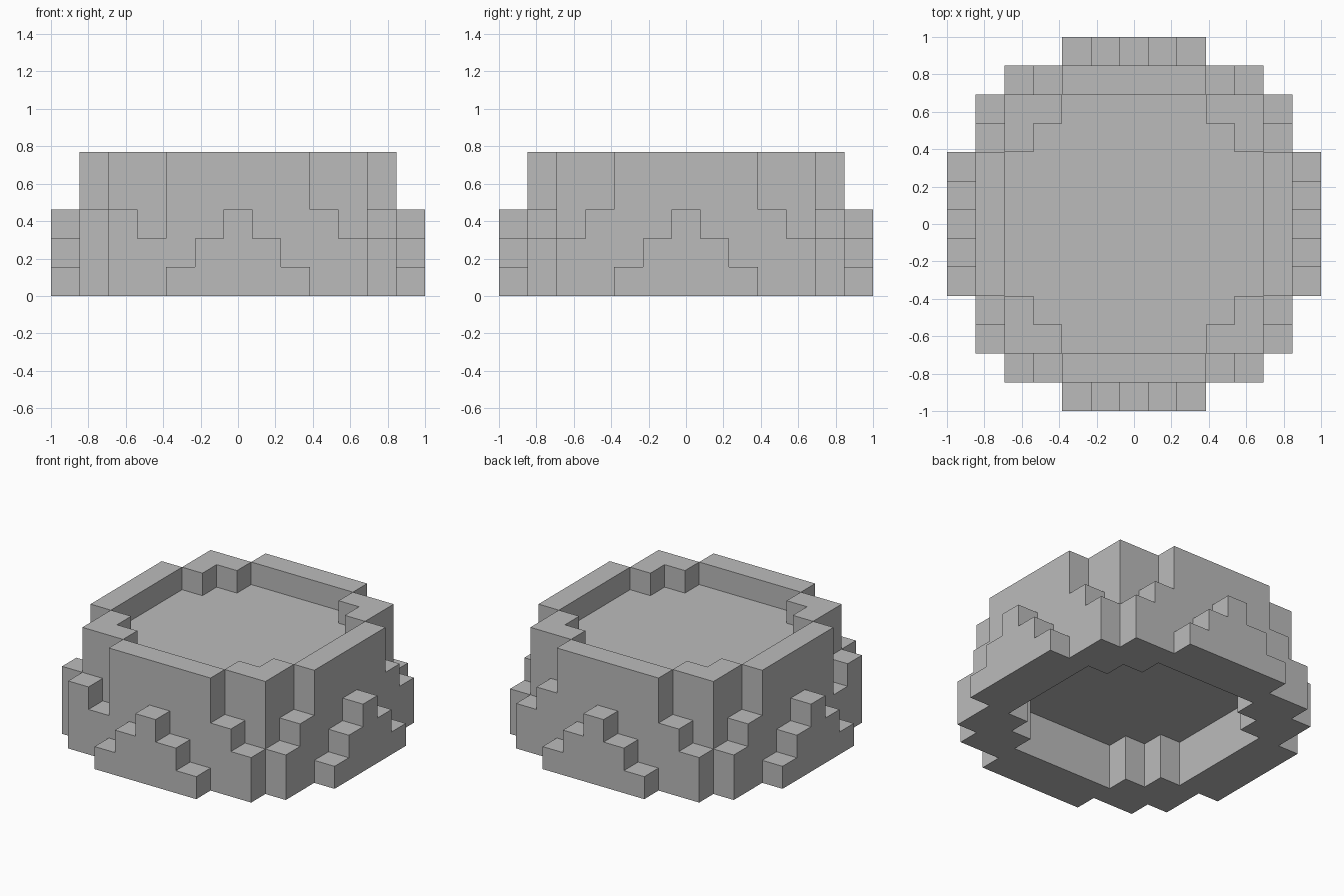
import bpy
import bmesh
import math
from mathutils import Vector

if "Cube" in bpy.data.objects:
    bpy.data.objects.remove(bpy.data.objects["Cube"], do_unlink=True)

U = 2 / 13  # edge length of one block

stone = bpy.data.materials.new("stone_grey")
stone.use_nodes = True
stone.diffuse_color = (0.5, 0.5, 0.5, 1)
stone.node_tree.nodes["Principled BSDF"].inputs["Base Color"].default_value = (0.5, 0.5, 0.5, 1)


def column(x, y, low, high):
    return {(x, y, z) for z in range(low, high)}


# Floor slab and the stepped rim wall around it
floor, wall, steps = set(), set(), set()
for x in range(-5, 6):
    for y in range(-5, 6):
        small, large = sorted((abs(x), abs(y)))
        if large <= 4 and small + large <= 6:
            floor |= column(x, y, 2, 4)
        elif large <= 4 or small <= 2:
            wall |= column(x, y, 0, 5)

# Stepped buttress on each side, and stairs in each corner
for quarter in range(4):
    c, s = [(1, 0), (0, 1), (-1, 0), (0, -1)][quarter]
    for t in range(-2, 3):
        steps |= column(6 * c - t * s, 6 * s + t * c, 0, 3 - abs(t))
for sx in (-1, 1):
    for sy in (-1, 1):
        # the front corner on the -x side climbs the other way
        near, far = (2, 3) if sx < 0 and sy < 0 else (3, 2)
        for t, height in ((3, near), (4, far)):
            steps |= column(sx * t, sy * 5, 0, height)
            steps |= column(sx * 5, sy * t, 0, height)

solid = floor | wall | steps


def build(name, blocks):
    """Make one mesh from the exposed sides of the blocks."""
    bm = bmesh.new()
    for block in sorted(blocks):
        centre = Vector(block) + Vector((0, 0, 0.5))
        for axis in range(3):
            for sign in (-1, 1):
                n = Vector((0, 0, 0))
                n[axis] = sign
                neighbour = tuple(int(b + d) for b, d in zip(block, n))
                if neighbour in solid:
                    continue
                a = Vector((0, 0, 0))
                a[(axis + 1) % 3] = 0.5
                b = n.cross(a)
                mid = centre + n / 2
                corners = (mid - a - b, mid + a - b, mid + a + b, mid - a + b)
                bm.faces.new([bm.verts.new(p * U) for p in corners])
    bmesh.ops.remove_doubles(bm, verts=bm.verts, dist=U / 100)
    bmesh.ops.dissolve_limit(bm, angle_limit=math.radians(1),
                             verts=bm.verts, edges=bm.edges)
    mesh = bpy.data.meshes.new(name)
    bm.to_mesh(mesh)
    bm.free()
    mesh.materials.append(stone)
    obj = bpy.data.objects.new(name, mesh)
    bpy.context.collection.objects.link(obj)


build("floor_slab", floor)
build("rim_wall", wall)
build("outer_steps", steps)
